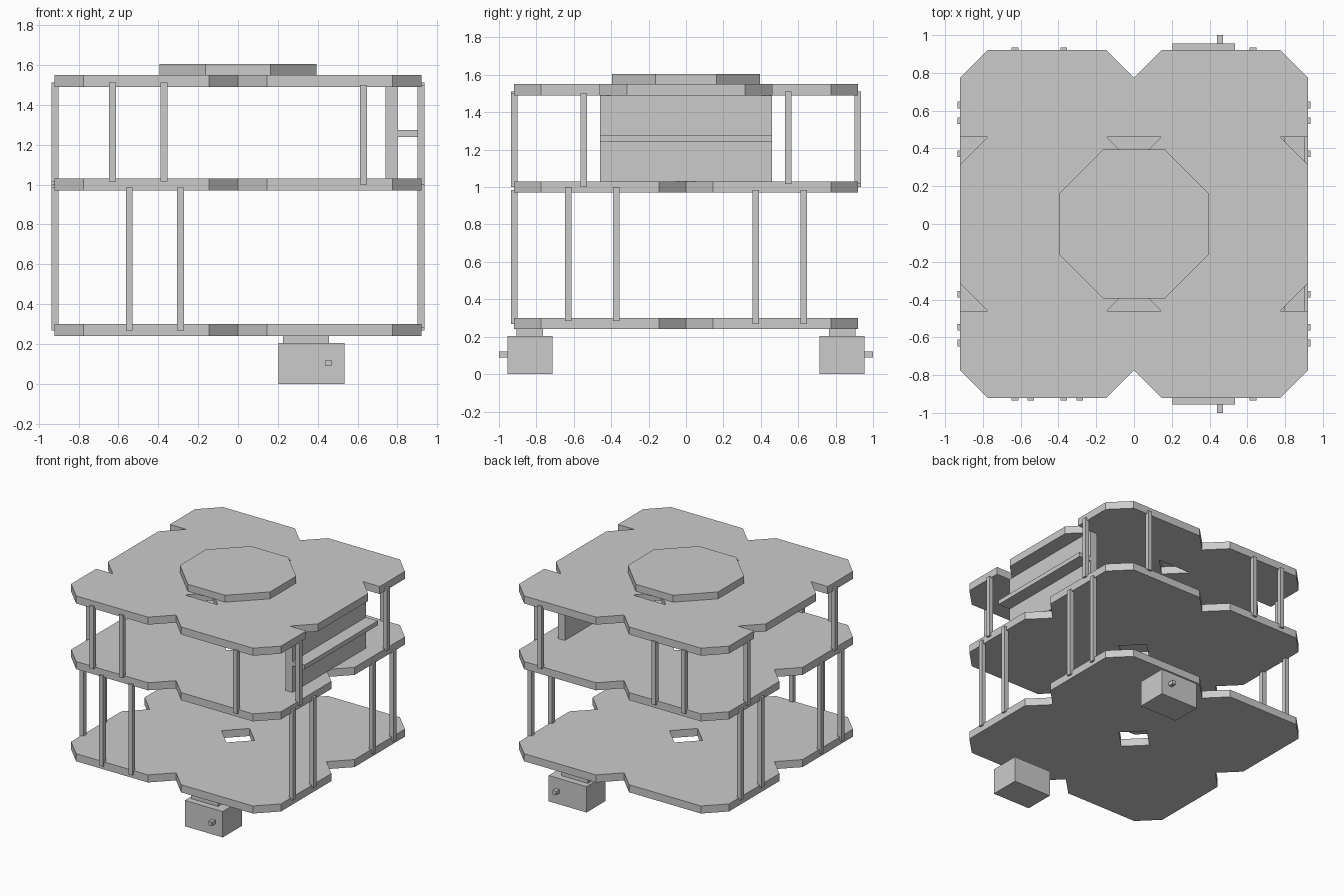
import bpy
import bmesh

cube = bpy.data.objects.get("Cube")
if cube:
    bpy.data.objects.remove(cube, do_unlink=True)

grey = bpy.data.materials.new("plain grey")
grey.use_nodes = True
grey.diffuse_color = (0.6, 0.6, 0.6, 1)
grey.node_tree.nodes["Principled BSDF"].inputs["Base Color"].default_value = (0.6, 0.6, 0.6, 1)

E = 0.92          # half width of a plate
H = E / 2         # half width of one tile
C = 0.145         # corner cut of a tile
THICK = 0.06


def add_object(name, bm):
    mesh = bpy.data.meshes.new(name)
    bm.to_mesh(mesh)
    bm.free()
    mesh.materials.append(grey)
    obj = bpy.data.objects.new(name, mesh)
    bpy.context.collection.objects.link(obj)
    return obj


def box(name, x, y, z):
    """Box from (min, max) pairs along each axis."""
    bm = bmesh.new()
    bmesh.ops.create_cube(bm, size=1)
    for v in bm.verts:
        for i, (lo, hi) in enumerate((x, y, z)):
            v.co[i] = hi if v.co[i] > 0 else lo
    return add_object(name, bm)


def plate(name, quarter, z, thickness):
    """Plate from a counter-clockwise quarter outline, mirrored and thickened."""
    bm = bmesh.new()
    bm.faces.new([bm.verts.new((x, y, z)) for x, y in quarter])
    obj = add_object(name, bm)
    mirror = obj.modifiers.new("mirror", 'MIRROR')
    mirror.use_axis = (True, True, False)
    solid = obj.modifiers.new("thickness", 'SOLIDIFY')
    solid.thickness = thickness
    solid.offset = 1
    return obj


# Lower two plates: four octagonal tiles, leaving notches and a centre hole
tile = [(C, 0), (E - C, 0), (E, C), (E, E - C),
        (E - C, E), (C, E), (0, E - C), (0, C)]
plate("bottom_plate", tile, 0.24, THICK)
plate("middle_plate", tile, 0.97, THICK)

# Top plate: tiles shifted by half, leaving triangular gaps
shifted = [(0, 0), (E, 0), (E, H - C), (E - C, H), (E, H), (E, E - C),
           (E - C, E), (C, E), (0, E - C), (0, H), (C, H), (0, H - C)]
plate("top_plate", shifted, 1.49, THICK)

# Octagonal disc on top
R, S = 0.395, 0.163
plate("top_disc", [(0, 0), (R, 0), (R, S), (S, R), (0, R)], 1.55, 0.055)


# Posts around the rim, staggered slightly in height by quadrant
def post(name, x, y, upper):
    w = 0.0175
    same = x * y > 0
    if upper:
        z = (1.017, 1.512) if same else (1.0, 1.5)
    else:
        z = (0.268, 0.985) if same else (0.283, 1.0)
    box(name, (x - w, x + w), (y - w, y + w), z)


P = 0.918
for side, s in (("left", 1), ("right", -1)):
    for y in (-0.63, -0.372, 0.372, 0.63):
        post(side + "_lower_post", s * P, y, False)
    for y in (-0.546, 0.546):
        post(side + "_upper_post", s * P, y, True)
for x in (-0.63, -0.372, 0.63):
    post("front_upper_post", x, -P, True)
    post("back_upper_post", x, P, True)
for x in (-0.546, -0.288):
    post("front_lower_post", x, -P, False)

# Upright panel with a shelf between the upper plates
box("left_panel", (0.74, 0.80), (-H, H), (1.03, 1.49))
box("left_shelf", (0.80, 0.905), (-H, H), (1.24, 1.275))

# Motors under the front and back edges
for end, s in (("front", -1), ("back", 1)):
    def span(a, b):
        return tuple(sorted((s * a, s * b)))
    box(end + "_motor", (0.203, 0.535), span(0.715, 0.955), (0, 0.205))
    box(end + "_motor_mount", (0.225, 0.457), span(0.765, 0.905), (0.205, 0.24))
    box(end + "_motor_shaft", (0.44, 0.47), span(0.955, 1.0), (0.09, 0.12))
